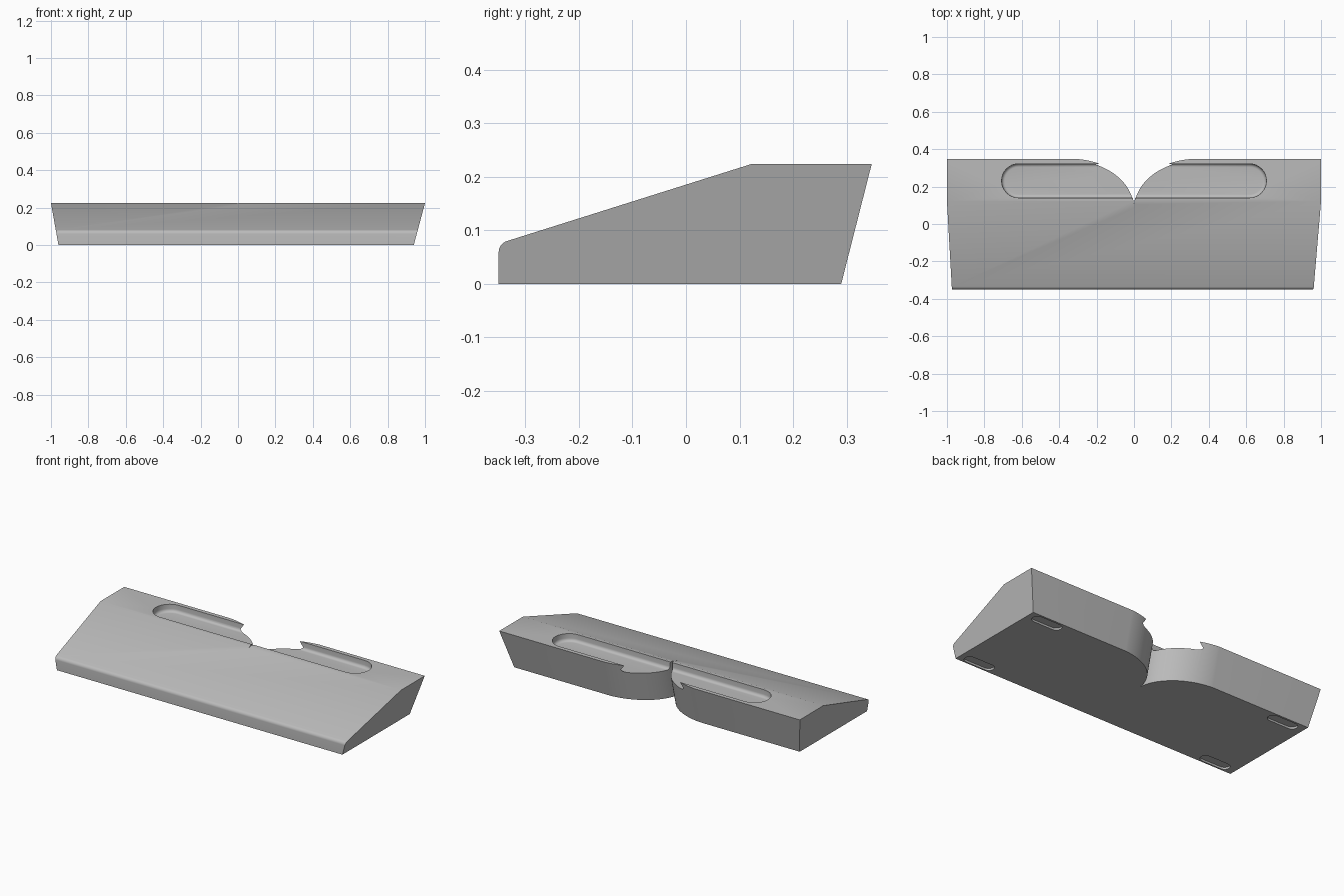
import bpy, bmesh
from math import sin, cos, pi, sqrt, radians, atan

if "Cube" in bpy.data.objects:
    bpy.data.objects.remove(bpy.data.objects["Cube"], do_unlink=True)

TOP = 0.224           # height of the flat top
BACK = 0.347          # back edge at the top
LEAN = 0.057 / TOP    # backward lean of the rear wall

grey = bpy.data.materials.new("plain_grey")
grey.use_nodes = True
grey.diffuse_color = (0.5, 0.5, 0.5, 1)
grey.node_tree.nodes["Principled BSDF"].inputs["Base Color"].default_value = (0.5, 0.5, 0.5, 1)


def loft(name, rings):
    """Closed solid through rings with equal point counts."""
    bm = bmesh.new()
    loops = [[bm.verts.new(p) for p in ring] for ring in rings]
    n = len(loops[0])
    for a, b in zip(loops, loops[1:]):
        for i in range(n):
            j = (i + 1) % n
            bm.faces.new((a[i], a[j], b[j], b[i]))
    bm.faces.new(loops[0])
    bm.faces.new(loops[-1])
    bmesh.ops.recalc_face_normals(bm, faces=bm.faces)
    mesh = bpy.data.meshes.new(name)
    bm.to_mesh(mesh)
    bm.free()
    mesh.materials.append(grey)
    obj = bpy.data.objects.new(name, mesh)
    bpy.context.collection.objects.link(obj)
    return obj


def slot(cx, cy, z, half, r, steps=16):
    """Ring with straight sides and round ends."""
    ring = []
    for side in (0, 1):
        for i in range(steps + 1):
            a = -pi / 2 + pi * (i / steps + side)
            ring.append((cx + (half if side == 0 else -half) + r * cos(a), cy + r * sin(a), z))
    return ring


# Wedge body: side profile with a rounded front lip, ends flaring upward
slope = (TOP - 0.08) / (0.122 + 0.335)
lip = 0.022
lip_y = -0.35 + lip
lip_z = TOP - slope * (0.122 - lip_y) - lip * sqrt(1 + slope ** 2)
sweep = pi / 2 - atan(slope)
profile = [(-0.35, 0), (BACK - LEAN * TOP, 0), (BACK, TOP), (0.122, TOP)]
for i in range(9):
    a = pi - sweep * (1 - i / 8)
    profile.append((lip_y + lip * cos(a), lip_z + lip * sin(a)))
body = loft("wedge_body", [
    [(-0.96 - 0.04 * z / TOP, y, z) for y, z in profile],
    [(0.94 + 0.06 * z / TOP, y, z) for y, z in profile]])

# Rear notch: two convex arcs meeting in a cusp, leaning with the rear wall
arc = [(0.33 * (1 - cos(a)), 0.09 + 0.258 * sin(a))
       for a in (pi / 2 * i / 24 for i in range(25))]
outline = [(0.33, 0.6)] + arc[::-1] + [(-x, y) for x, y in arc[1:]] + [(-0.33, 0.6)]
notch = loft("notch_cutter", [
    [(x, y + LEAN * (z - TOP), z) for x, y in outline] for z in (-0.05, TOP + 0.05)])

# Long top tray with a filleted floor
depth, fillet = 0.045, 0.018
rings = [slot(0, 0.231, TOP + 0.05, 0.617, 0.091)]
for i in range(6):
    a = pi / 2 * i / 5
    rings.append(slot(0, 0.231, TOP - depth + fillet * (1 - sin(a)), 0.617,
                      0.091 - fillet * (1 - cos(a))))
tray = loft("tray_cutter", rings)

# Shallow foot recesses under each corner
cutters = [tray, notch]
for x in (-0.82, 0.81):
    for y in (-0.31, 0.247):
        cutters.append(loft("foot_recess_cutter",
                            [slot(x, y, z, 0.065, 0.031, 10) for z in (-0.03, 0.012)]))

bpy.context.view_layer.objects.active = body
for cutter in cutters:
    cutter.hide_render = True
    mod = body.modifiers.new("cut", "BOOLEAN")
    mod.operation = "DIFFERENCE"
    mod.solver = "EXACT"
    mod.object = cutter
    bpy.ops.object.modifier_apply(modifier=mod.name)
    bpy.data.objects.remove(cutter, do_unlink=True)

# Smooth curves, crisp edges
bpy.ops.object.select_all(action="DESELECT")
body.select_set(True)
bpy.ops.object.shade_smooth_by_angle(angle=radians(30))
